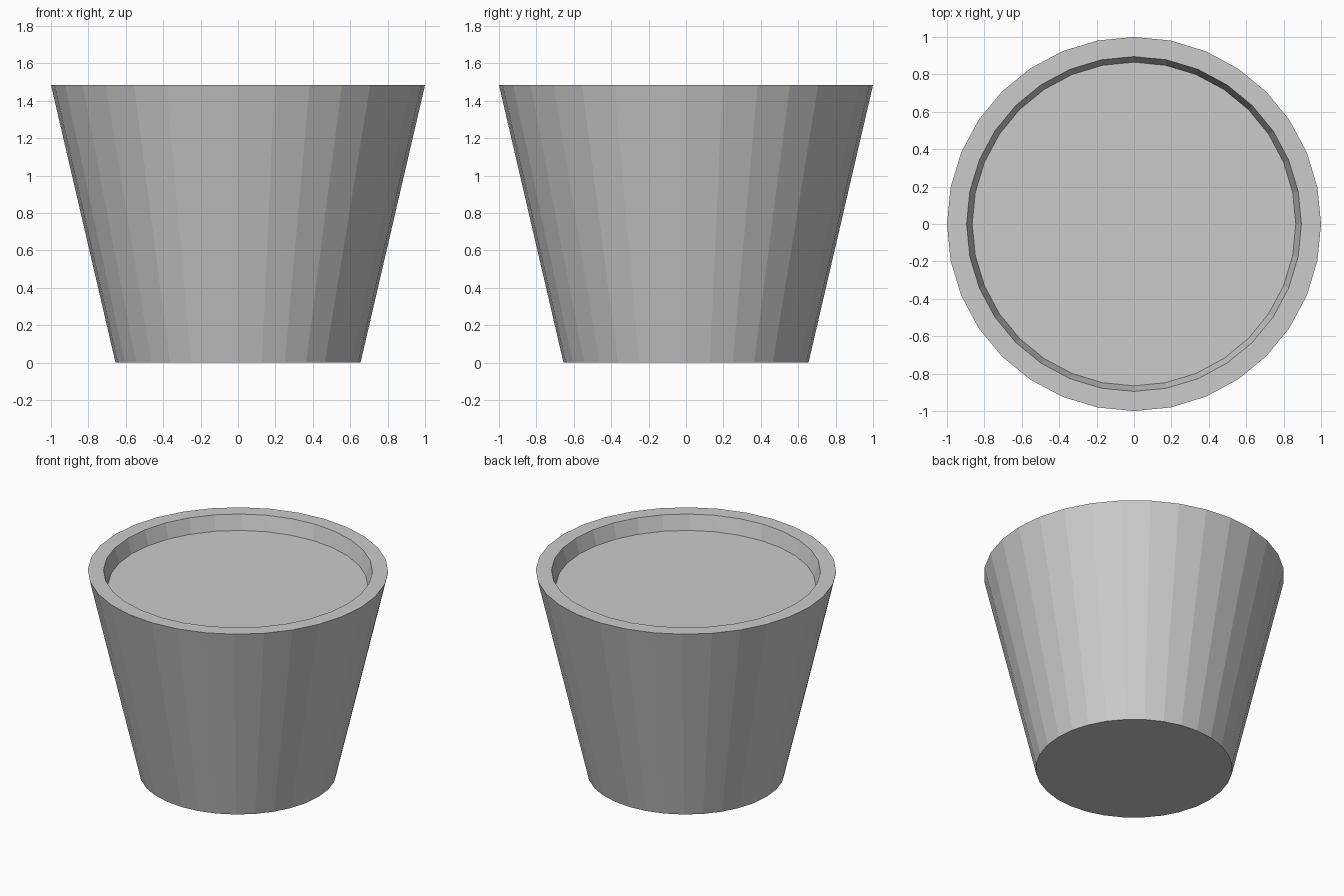
import bpy, bmesh
from math import cos, sin, tau

if "Cube" in bpy.data.objects:
    bpy.data.objects.remove(bpy.data.objects["Cube"])

SIDES = 32

# Profile (radius, z): base edge, outer rim, inner rim, recessed soil edge
PROFILE = [(0.655, 0.0), (1.0, 1.485), (0.895, 1.485), (0.865, 1.378)]


def lathe(name, profile):
    """Revolve a profile around z and cap both ends."""
    bm = bmesh.new()
    rings = [[bm.verts.new((r * cos(tau * i / SIDES), r * sin(tau * i / SIDES), z))
              for i in range(SIDES)] for r, z in profile]
    for low, high in zip(rings, rings[1:]):
        for i in range(SIDES):
            j = (i + 1) % SIDES
            bm.faces.new((low[i], low[j], high[j], high[i]))
    bm.faces.new(rings[0][::-1])
    bm.faces.new(rings[-1])
    bmesh.ops.recalc_face_normals(bm, faces=bm.faces[:])
    mesh = bpy.data.meshes.new(name)
    bm.to_mesh(mesh)
    bm.free()
    obj = bpy.data.objects.new(name, mesh)
    bpy.context.collection.objects.link(obj)
    return obj


# Tapered pot with a flat rim and a shallow filled top
lathe("plant_pot", PROFILE)
